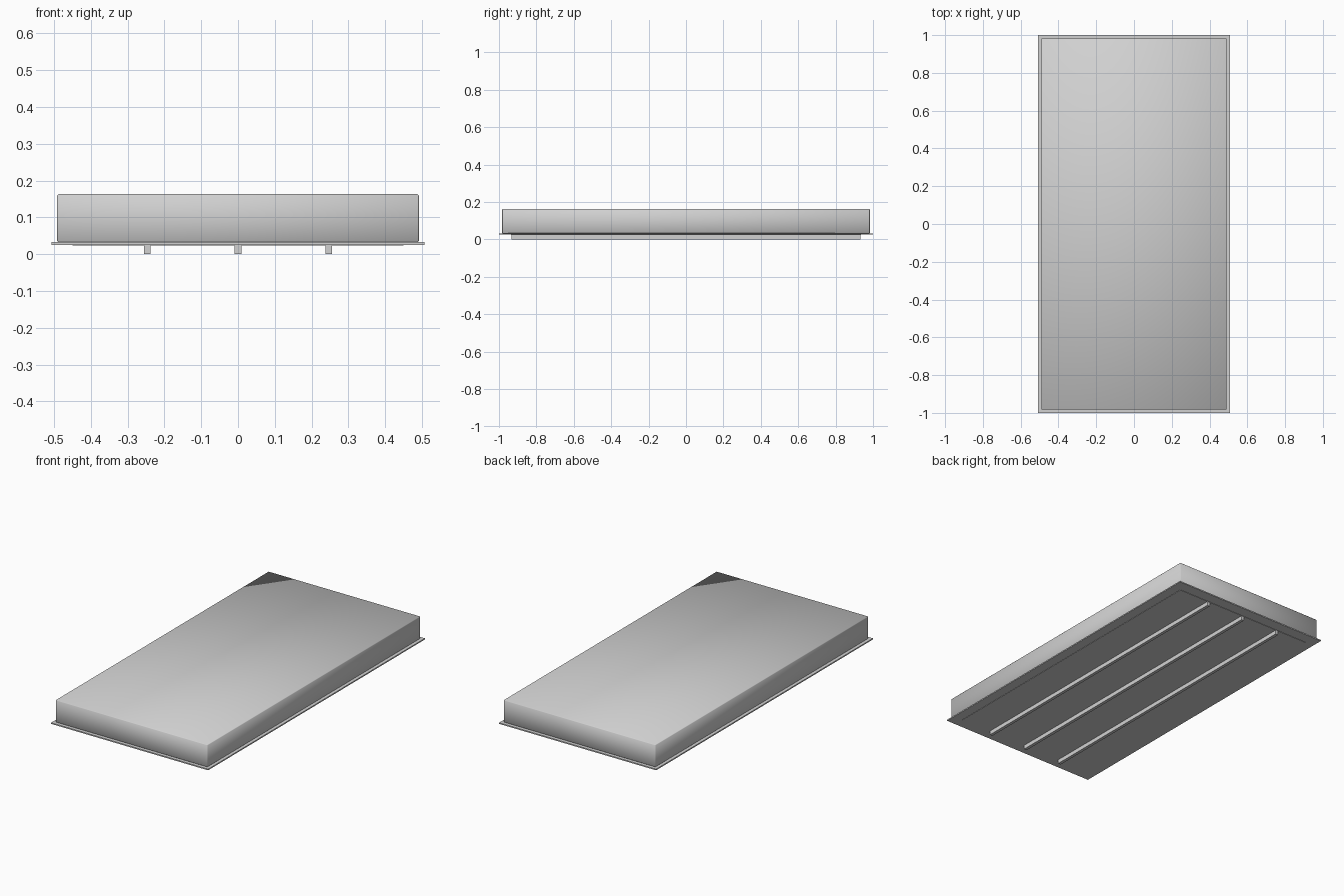
import bpy

if "Cube" in bpy.data.objects:
    bpy.data.objects.remove(bpy.data.objects["Cube"])

grey = bpy.data.materials.new("light_grey")
grey.diffuse_color = (0.64, 0.64, 0.64, 1)
grey.use_nodes = True
grey.node_tree.nodes["Principled BSDF"].inputs["Base Color"].default_value = grey.diffuse_color


def box(name, hx, hy, z0, z1, x=0.0):
    """Box with half sizes hx, hy between heights z0 and z1."""
    bpy.ops.mesh.primitive_cube_add(size=1, location=(x, 0, (z0 + z1) / 2))
    ob = bpy.context.object
    ob.name = name
    ob.scale = (2 * hx, 2 * hy, z1 - z0)
    bpy.ops.object.transform_apply(location=False, rotation=False, scale=True)
    ob.data.materials.append(grey)
    return ob


# Main slab with finely eased, smoothly shaded edges
body = box("body", 0.491, 0.983, 0.0325, 0.163)
bevel = body.modifiers.new("eased_edges", "BEVEL")
bevel.width = 0.003
bevel.segments = 1
bevel.limit_method = "NONE"
for poly in body.data.polygons:
    poly.use_smooth = True

# Thin flange that sticks out around the foot of the slab
box("flange", 0.507, 1.0, 0.0255, 0.0325)

# Shallow panel under the flange
box("bottom_panel", 0.45, 0.935, 0.0235, 0.0265)

# Three runners along the underside
for side, x in (("left", -0.246), ("middle", 0.0), ("right", 0.246)):
    box(side + "_runner", 0.009, 0.933, 0.0, 0.025, x)
